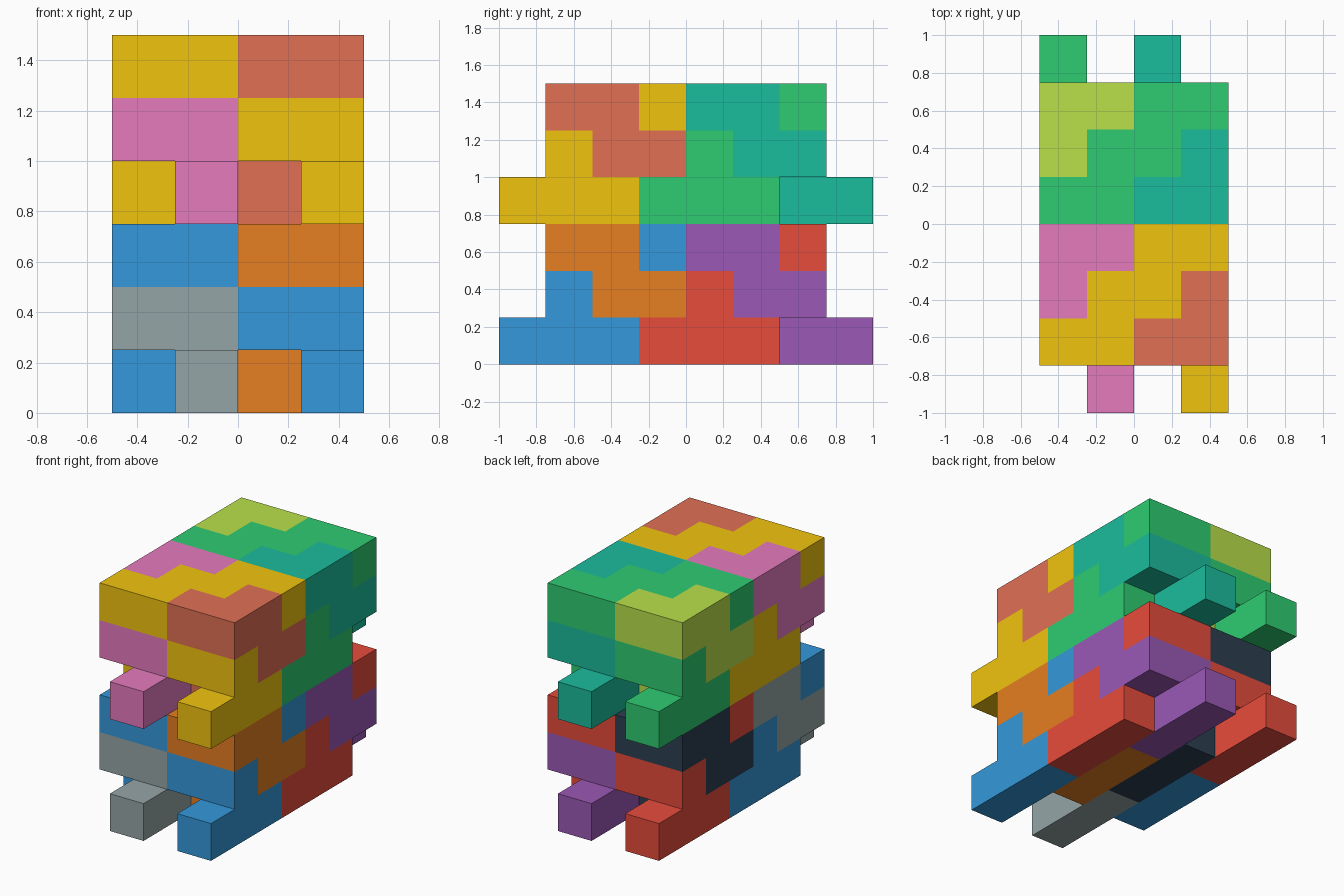
import bpy, bmesh
from mathutils import Vector

if "Cube" in bpy.data.objects:
    bpy.data.objects.remove(bpy.data.objects["Cube"])

U = 0.25  # edge of one cube cell

# Runs of cells: (x, y, z, length along x, length along y)
HOOK = [(0, 3, 2, 2, 1), (0, 2, 2, 1, 1),
        (0, 1, 1, 2, 1), (0, 2, 1, 1, 1),
        (1, 0, 0, 1, 3)]
CORE = [(2, 3, 2, 2, 1), (1, 2, 2, 2, 1), (0, 1, 2, 2, 1),
        (2, 1, 1, 2, 1), (1, 2, 1, 2, 1), (0, 3, 1, 2, 1),
        (3, 0, 0, 1, 3), (0, 2, 0, 1, 3)]

# The six outward directions with the two axes spanning each face
SIDES = []
for a in range(3):
    for s in (1, -1):
        n, u, v = Vector(), Vector(), Vector()
        n[a], u[(a + 1) % 3], v[(a + 2) % 3] = s, 1, s
        SIDES.append((n, u, v))


def cells_of(runs):
    return {(x + i, y + j, z) for x, y, z, nx, ny in runs
            for i in range(nx) for j in range(ny)}


def turned(cells, y_sum):
    """Half turn about the vertical axis."""
    return {(3 - x, y_sum - y, z) for x, y, z in cells}


def raised(cells, dz):
    return {(x, y, z + dz) for x, y, z in cells}


def linear(hex_code):
    c = [int(hex_code[i:i + 2], 16) / 255 for i in (0, 2, 4)]
    return [x / 12.92 if x <= 0.04045 else ((x + 0.055) / 1.055) ** 2.4
            for x in c] + [1]


def make_piece(name, cells, colour):
    bm = bmesh.new()
    for cell in cells:
        centre = Vector(cell) + Vector((0.5, 0.5, 0.5))
        for n, u, v in SIDES:
            if tuple(int(c) for c in Vector(cell) + n) in cells:
                continue
            corners = [centre + (n + u * p + v * q) / 2
                       for p, q in ((-1, -1), (1, -1), (1, 1), (-1, 1))]
            bm.faces.new([bm.verts.new((c - Vector((2, 4, 0))) * U)
                          for c in corners])
    bmesh.ops.remove_doubles(bm, verts=bm.verts[:], dist=1e-4)
    bmesh.ops.dissolve_limit(bm, angle_limit=0.01, verts=bm.verts[:],
                             edges=bm.edges[:])
    mesh = bpy.data.meshes.new(name)
    bm.to_mesh(mesh)
    bm.free()
    mat = bpy.data.materials.new(name)
    mat.diffuse_color = linear(colour)
    mat.use_nodes = True
    mat.node_tree.nodes["Principled BSDF"].inputs["Base Color"].default_value = mat.diffuse_color
    mesh.materials.append(mat)
    bpy.context.collection.objects.link(bpy.data.objects.new(name, mesh))


# Three front pieces; the back three are their half turns
hook, core = cells_of(HOOK), cells_of(CORE)
front = {"left_hook": hook, "core": core, "right_hook": turned(hook, 4)}

# Colours per level: left hook, core, right hook (front, then turned back)
LEVELS = [
    ("lower", 0, ("95a5a6", "3498db", "e67e22"), ("9b59b6", "e74c3c", "2c3e50")),
    ("upper", 3, ("e67bbe", "f1c40f", "e17055"), ("1abc9c", "2ecc71", "b8e04a")),
]
for level, dz, front_cols, back_cols in LEVELS:
    for (part, cells), fc, bc in zip(front.items(), front_cols, back_cols):
        make_piece(f"{level}_front_{part}", raised(cells, dz), fc)
        make_piece(f"{level}_back_{part}", raised(turned(cells, 7), dz), bc)
